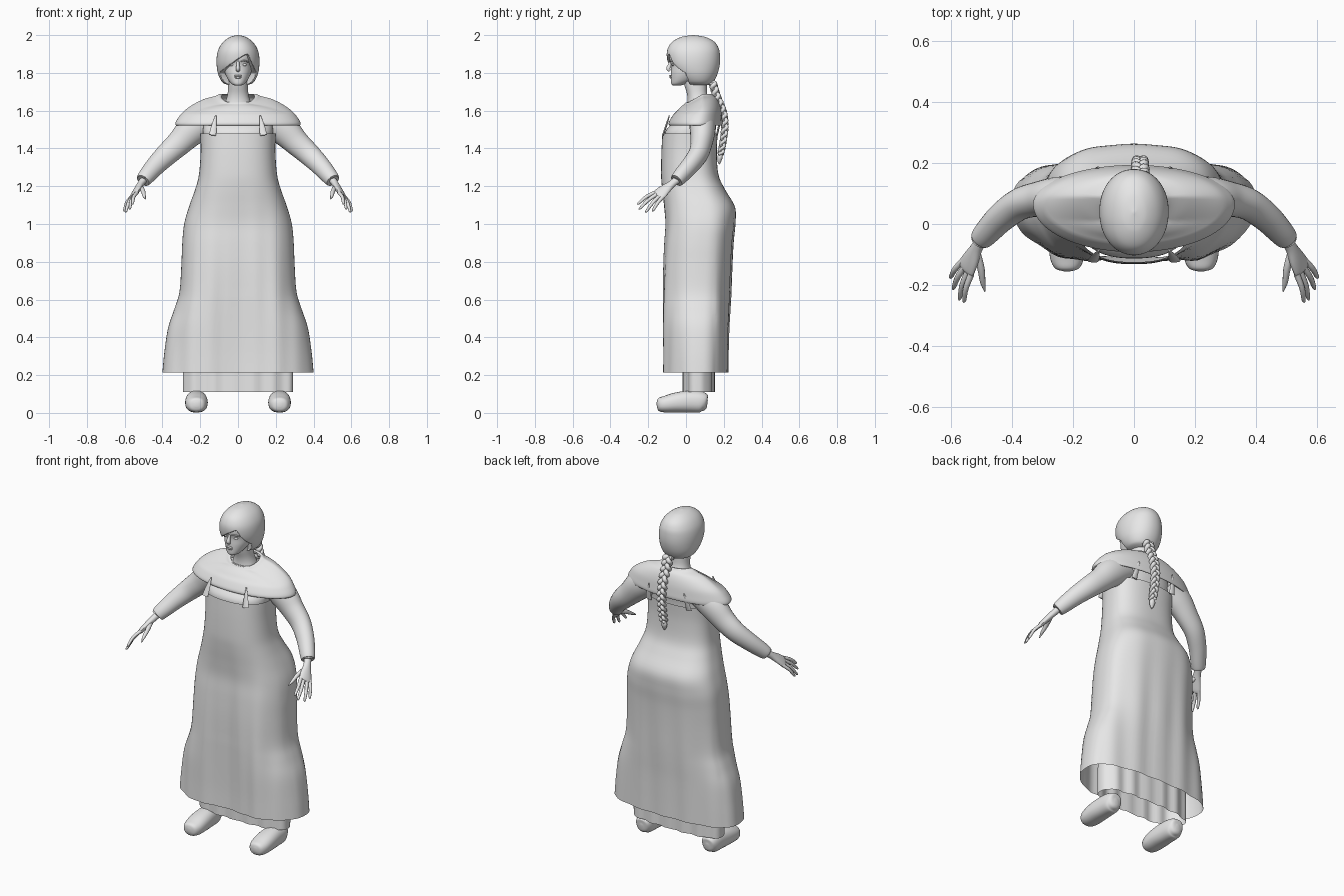
import bpy, bmesh, math
from mathutils import Vector

grey = bpy.data.materials.new("plain_grey")
grey.diffuse_color = (0.8, 0.8, 0.8, 1)


def spline(rows, n):
    """Catmull-Rom interpolation through rows of numbers."""
    out = []
    last = len(rows) - 1
    for i in range(n + 1):
        f = i / n * last
        k = min(int(f), last - 1)
        t = f - k
        a, b, c, d = (rows[max(0, min(last, k + j))] for j in (-1, 0, 1, 2))
        out.append([0.5 * (2 * q + (r - p) * t + (2 * p - 5 * q + 4 * r - s) * t * t
                           + (3 * q - p - 3 * r + s) * t ** 3)
                    for p, q, r, s in zip(a, b, c, d)])
    return out


def skin(name, rings, caps=True):
    """Bridge rings of points into one smooth object."""
    bm = bmesh.new()
    vs = [[bm.verts.new(p) for p in ring] for ring in rings]
    n = len(vs[0])
    for a, b in zip(vs, vs[1:]):
        for i in range(n):
            j = (i + 1) % n
            bm.faces.new((a[i], a[j], b[j], b[i]))
    if caps:
        bm.faces.new(vs[0])
        bm.faces.new(vs[-1])
    bmesh.ops.recalc_face_normals(bm, faces=bm.faces)
    mesh = bpy.data.meshes.new(name)
    bm.to_mesh(mesh)
    bm.free()
    mesh.materials.append(grey)
    ob = bpy.data.objects.new(name, mesh)
    bpy.context.collection.objects.link(ob)
    bpy.ops.object.select_all(action='DESELECT')
    ob.select_set(True)
    bpy.context.view_layer.objects.active = ob
    bpy.ops.object.shade_smooth_by_angle(angle=math.radians(45))
    return ob


def power(v, p):
    return math.copysign(abs(v) ** (2 / p), v)


def loft(name, keys, n=40, seg=64, p=2.2, mid=0.5, caps=True, tweak=None):
    """Stack rounded sections; keys are (z, half width, front y, back y)."""
    rings = []
    for z, w, yf, yb in spline(keys, n):
        cy = yf + (yb - yf) * mid
        ring = []
        for i in range(seg):
            a = math.tau * i / seg
            s = power(math.sin(a), p)
            co = Vector((w * power(math.cos(a), p), cy + s * ((yb - cy) if s > 0 else (cy - yf)), z))
            ring.append(tweak(co) if tweak else co)
        rings.append(ring)
    return skin(name, rings, caps)


def tube(name, keys, n=16, seg=14, hint=(1, 0, 0), p=2):
    """Sweep an ellipse; keys are (x, y, z, radius along hint, other radius)."""
    rows = spline(keys, n)
    pts = [Vector(r[:3]) for r in rows]
    rings = []
    for i, r in enumerate(rows):
        d = (pts[min(i + 1, n)] - pts[max(i - 1, 0)]).normalized()
        u = Vector(hint)
        u = (u - d * u.dot(d)).normalized()
        v = d.cross(u)
        rings.append([pts[i] + u * max(r[3], 0.001) * power(math.cos(math.tau * k / seg), p)
                      + v * max(r[4], 0.001) * power(math.sin(math.tau * k / seg), p) for k in range(seg)])
    return skin(name, rings)


def ball(name, c, r):
    """Small ellipsoid."""
    rings = []
    for i in range(1, 12):
        a = math.pi * i / 12
        rings.append([(c[0] + r[0] * math.sin(a) * math.cos(b), c[1] + r[1] * math.sin(a) * math.sin(b),
                       c[2] - r[2] * math.cos(a)) for b in (math.tau * k / 16 for k in range(16))])
    return skin(name, rings)


# Dress, open at hem, with soft folds between and behind the legs
def dress_folds(co):
    low = max(0, min(1, (1.25 - co.z) / 0.6))
    if co.y < 0.02:
        co.y += low * (0.02 * math.exp(-(co.x / 0.09) ** 2) - 0.012 * math.exp(-((abs(co.x) - 0.22) / 0.07) ** 2))
        co.y += 0.003 * low * math.sin(co.x * 55)
    elif co.y > 0.15:
        co.y += 0.004 * low * math.cos(co.x * 40)
    return co


loft("dress", [(0.215, 0.40, -0.122, 0.22), (0.32, 0.39, -0.122, 0.222), (0.45, 0.37, -0.125, 0.226),
               (0.55, 0.337, -0.128, 0.232), (0.64, 0.31, -0.13, 0.237), (0.78, 0.30, -0.128, 0.243),
               (0.90, 0.295, -0.122, 0.25), (1.0, 0.285, -0.115, 0.26), (1.09, 0.26, -0.12, 0.258),
               (1.18, 0.228, -0.128, 0.208), (1.26, 0.207, -0.132, 0.172), (1.38, 0.198, -0.13, 0.163),
               (1.48, 0.2, -0.125, 0.168)], n=56, seg=96, p=2.5, mid=0.58, caps=False, tweak=dress_folds)


# Petticoat
def pleats(co):
    co.y += 0.006 * math.sin(co.x * 60)
    return co


loft("petticoat", [(0.11, 0.292, -0.015, 0.148), (0.25, 0.292, -0.015, 0.148), (0.4, 0.285, -0.015, 0.148)],
     n=8, seg=96, p=2.8, caps=False, tweak=pleats)

# Blouse body and neck
loft("blouse", [(1.40, 0.18, -0.105, 0.15), (1.48, 0.185, -0.112, 0.155), (1.53, 0.18, -0.078, 0.16),
                (1.60, 0.15, -0.025, 0.15), (1.645, 0.08, 0.005, 0.13)], n=20, p=2.4)
loft("neck", [(1.60, 0.085, 0.0, 0.135), (1.65, 0.066, 0.008, 0.125), (1.69, 0.055, 0.005, 0.112),
              (1.74, 0.052, -0.01, 0.11), (1.80, 0.052, -0.02, 0.11)], n=16, seg=32)


# Shoulder cape with a rolled hem, its neckline dipping at the front
def neckline(co):
    k = max(0, min(1, (co.z - 1.58) / 0.1))
    co.z -= 0.045 * k * max(0, min(1, (0.09 - co.y) / 0.08))
    return co


loft("cape", [(1.545, 0.29, -0.055, 0.16), (1.527, 0.31, -0.072, 0.18), (1.522, 0.327, -0.088, 0.19),
              (1.535, 0.331, -0.092, 0.194), (1.56, 0.318, -0.08, 0.192), (1.60, 0.285, -0.055, 0.187),
              (1.635, 0.235, -0.038, 0.178), (1.662, 0.18, -0.022, 0.165), (1.677, 0.125, -0.01, 0.15),
              (1.688, 0.1, -0.002, 0.142), (1.683, 0.087, 0.008, 0.13)],
     n=44, seg=80, p=2.0, mid=0.55, caps=False, tweak=neckline)

# Face
loft("face", [(1.733, 0.016, -0.07, -0.03), (1.742, 0.034, -0.078, 0.0), (1.765, 0.053, -0.08, 0.05),
              (1.80, 0.069, -0.08, 0.09), (1.84, 0.077, -0.079, 0.13), (1.88, 0.082, -0.088, 0.14),
              (1.93, 0.075, -0.075, 0.13), (1.96, 0.05, -0.04, 0.1)], n=32, seg=48, p=2.1)
tube("nose", [(0, -0.076, 1.865, 0.007, 0.008), (0, -0.086, 1.842, 0.008, 0.01),
              (0, -0.094, 1.822, 0.012, 0.011), (0, -0.085, 1.81, 0.009, 0.006)], n=10)
ball("upper_lip", (0, -0.081, 1.785, ), (0.021, 0.008, 0.005))
ball("lower_lip", (0, -0.08, 1.776), (0.018, 0.008, 0.006))
for s, side in ((1, "left"), (-1, "right")):
    ball(side + "_eye", (s * 0.033, -0.068, 1.843), (0.014, 0.008, 0.007))
    tube(side + "_brow", [(s * 0.014, -0.082, 1.86, 0.003, 0.004), (s * 0.033, -0.08, 1.865, 0.004, 0.005),
                          (s * 0.055, -0.066, 1.857, 0.003, 0.003)], n=8, seg=8, hint=(0, 0, 1))


# Hair, pressed inward behind the face with a sweeping fringe
def face_window(co):
    if co.x < 0.05:
        line = 1.9 - 0.085 * ((0.05 - co.x) / 0.13) ** 1.2
    else:
        line = 1.9 - (co.x - 0.05) * 2.2
    depth = min(line - co.z, 0.012 - 0.4 * (co.z - 1.76) - co.y)
    k = max(0, min(1, depth / 0.01))
    k = k * k * (3 - 2 * k)
    co.x *= 1 - 0.5 * k
    co.y += (0.06 - co.y) * 0.55 * k
    return co


loft("hair", [(1.735, 0.05, 0.01, 0.12), (1.75, 0.082, -0.02, 0.143), (1.79, 0.104, -0.06, 0.165),
              (1.84, 0.113, -0.092, 0.178), (1.89, 0.112, -0.102, 0.18), (1.93, 0.101, -0.096, 0.173),
              (1.965, 0.077, -0.072, 0.15), (1.99, 0.042, -0.025, 0.102), (2.0, 0.004, 0.034, 0.042)],
     n=100, seg=144, p=2.1, tweak=face_window)

# Braid of three woven strands and its tassel
centre = [(1.75, 0.14), (1.68, 0.162), (1.6, 0.194), (1.52, 0.205), (1.44, 0.197), (1.37, 0.183)]
for k in range(3):
    keys = []
    for i, (z, y) in enumerate(spline(centre, 60)):
        a = i / 60 * 4 * math.tau + k * math.tau / 3
        fat = 1 - 0.35 * i / 60
        keys.append((0.02 + 0.02 * fat * math.sin(a), y + 0.011 * math.sin(2 * a), z, 0.015 * fat, 0.013 * fat))
    tube("braid_strand", keys, n=120, seg=10)
tube("braid_tassel", [(0.02, 0.184, 1.38, 0.009, 0.009), (0.02, 0.18, 1.355, 0.018, 0.014),
                      (0.02, 0.177, 1.335, 0.013, 0.011), (0.02, 0.176, 1.315, 0.002, 0.002)])

for s, side in ((1, "left"), (-1, "right")):
    def mirrored(keys):
        return [(s * k[0],) + tuple(k[1:]) for k in keys]

    # Shoulder straps, front and back
    for name, y0, y1 in (("front", -0.122, -0.088), ("back", 0.163, 0.187)):
        tube(f"{side}_{name}_strap", mirrored([(0.135, y0, 1.47, 0.019, 0.005), (0.127, (y0 + y1) / 2, 1.52, 0.014, 0.005),
                                               (0.117, y1, 1.575, 0.003, 0.003)]), n=8, seg=8)
    # Sleeve with cuff turned in
    tube(side + "_sleeve", mirrored([(0.15, 0.085, 1.56, 0.07, 0.08), (0.24, 0.088, 1.50, 0.068, 0.082),
                                     (0.31, 0.082, 1.43, 0.058, 0.068), (0.375, 0.065, 1.37, 0.052, 0.06),
                                     (0.435, 0.022, 1.31, 0.047, 0.052), (0.485, -0.03, 1.252, 0.041, 0.044),
                                     (0.502, -0.05, 1.23, 0.035, 0.037), (0.497, -0.044, 1.237, 0.026, 0.026)]),
         n=42, seg=28, hint=(0, 1, 0))
    # Hand: palm, fingers, thumb
    across = Vector((s * 0.45, 0.8, -0.35)).normalized()
    tube(side + "_palm", mirrored([(0.495, -0.04, 1.24, 0.023, 0.02), (0.515, -0.075, 1.212, 0.021, 0.018),
                                   (0.535, -0.115, 1.18, 0.033, 0.016), (0.55, -0.143, 1.155, 0.038, 0.013),
                                   (0.554, -0.152, 1.148, 0.03, 0.008)]), seg=18, hint=across)
    tips = [(0.56, -0.258, 1.105), (0.575, -0.25, 1.078), (0.596, -0.215, 1.062), (0.605, -0.178, 1.068)]
    for i, tip in enumerate(tips):
        root = Vector((s * 0.548, -0.142, 1.157)) + across * (i - 1.5) * 0.019
        end = Vector((s * tip[0], tip[1], tip[2]))
        knuckle = root.lerp(end, 0.5) + Vector((s * 0.005, 0, 0.007))
        tube(f"{side}_finger", [(*root, 0.0105, 0.010), (*knuckle, 0.0095, 0.009),
                                (*root.lerp(end, 0.9), 0.007, 0.007), (*end, 0.002, 0.002)], n=10, seg=10, hint=across)
    tube(side + "_thumb", mirrored([(0.517, -0.095, 1.195, 0.014, 0.013), (0.503, -0.145, 1.175, 0.012, 0.012),
                                    (0.497, -0.19, 1.15, 0.009, 0.009), (0.49, -0.222, 1.132, 0.002, 0.002)]),
         n=12, seg=10, hint=across)
    # Shoe, swept from toe to heel
    shoe = [(-0.155, 0.012, 0.055), (-0.145, 0.04, 0.078), (-0.11, 0.056, 0.09), (-0.05, 0.06, 0.108),
            (0.02, 0.056, 0.118), (0.08, 0.05, 0.112), (0.105, 0.036, 0.09), (0.113, 0.01, 0.065)]
    keys = []
    for y, w, top in shoe:
        bottom = 0.002 + (0.03 if w < 0.02 else 0.008 if w < 0.041 else 0)
        keys.append((s * 0.22, y, (top + bottom) / 2, w, (top - bottom) / 2))
    tube(side + "_shoe", keys, n=32, seg=28, p=2.3)
